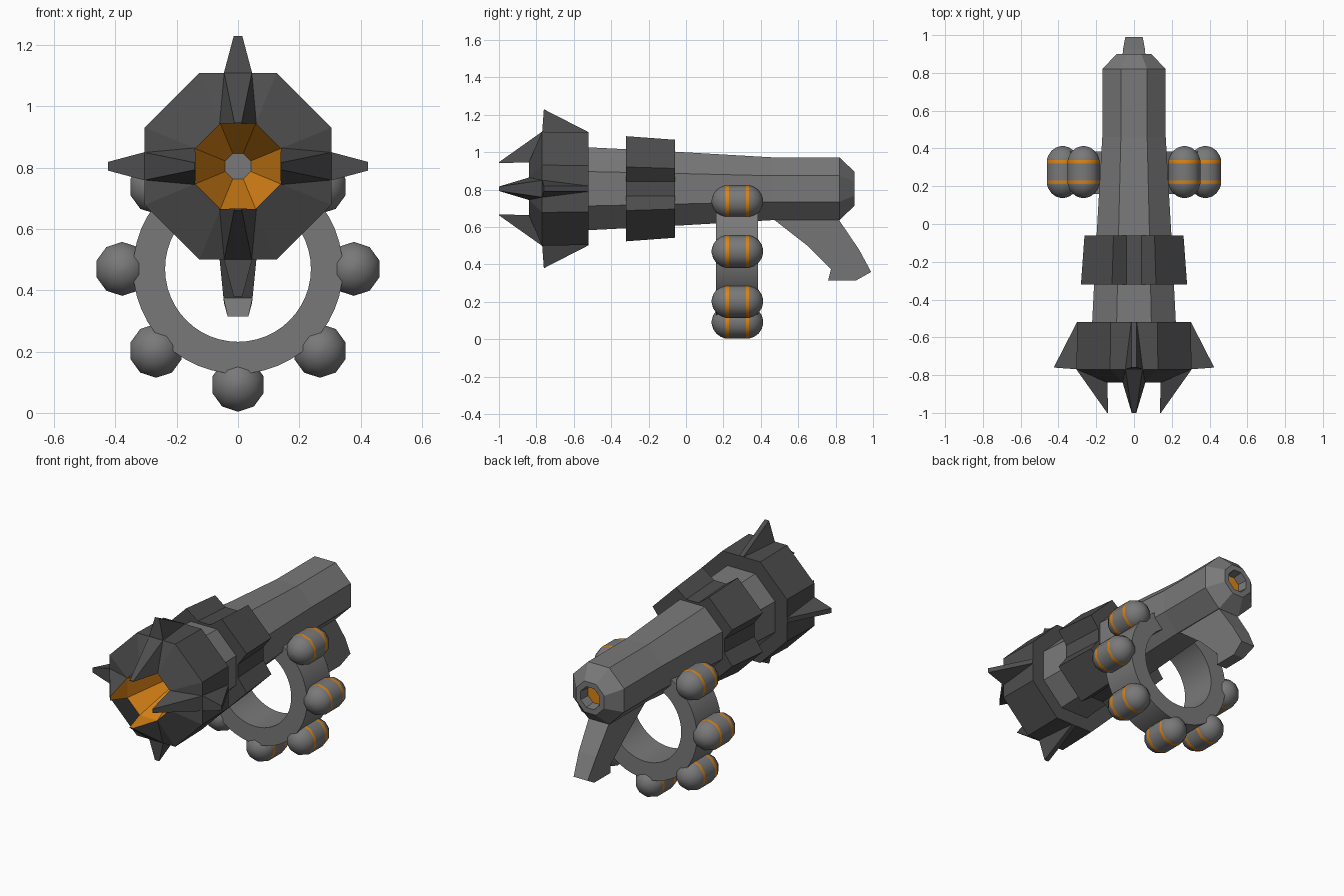
import bpy, bmesh, math
from mathutils import Matrix, Vector

if "Cube" in bpy.data.objects:
    bpy.data.objects.remove(bpy.data.objects["Cube"])

AXIS = 0.805          # height of the barrel axis


def material(name, rgb):
    m = bpy.data.materials.new(name)
    m.diffuse_color = (*rgb, 1)
    m.use_nodes = True
    m.node_tree.nodes["Principled BSDF"].inputs["Base Color"].default_value = m.diffuse_color
    return m


GREY = material("grey", (0.19, 0.19, 0.19))
DARK = material("dark_grey", (0.075, 0.075, 0.075))
ORANGE = material("orange", (0.70, 0.23, 0.008))


def finish(name, bm, mats, smooth=None):
    bmesh.ops.recalc_face_normals(bm, faces=bm.faces)
    me = bpy.data.meshes.new(name)
    bm.to_mesh(me)
    bm.free()
    for m in mats:
        me.materials.append(m)
    ob = bpy.data.objects.new(name, me)
    bpy.context.collection.objects.link(ob)
    if smooth:
        bpy.context.view_layer.objects.active = ob
        ob.select_set(True)
        bpy.ops.object.shade_smooth_by_angle(angle=math.radians(smooth))
        ob.select_set(False)
    return ob


def octagon(a):
    """Flat-topped octagon with apothem a."""
    r = a / math.cos(math.pi / 8)
    return [(r * math.cos((i + .5) * math.pi / 4), r * math.sin((i + .5) * math.pi / 4)) for i in range(8)]


def loft(bm, stations, centre=(0, AXIS), colours=None, cap0=True, cap1=True, closed=False):
    """Skin cross-sections [(y, [(x, z), ...]), ...] placed along y."""
    rings = [[bm.verts.new((centre[0] + x, y, centre[1] + z)) for x, z in sec] for y, sec in stations]
    pairs = list(zip(rings, rings[1:] + rings[:1]))
    if not closed:
        pairs.pop()
    for k, (a, b) in enumerate(pairs):
        n = len(a)
        for i in range(n):
            f = bm.faces.new((a[i], a[(i + 1) % n], b[(i + 1) % n], b[i]))
            f.material_index = colours[k] if colours else 0
    if not closed and cap0:
        bm.faces.new(rings[0])
    if not closed and cap1:
        f = bm.faces.new(rings[-1])
        f.material_index = colours[-1] if colours else 0


# barrel with a recessed orange hole at the back
bm = bmesh.new()
profile = [(-.53, .222), (-.06, .198), (.46, .168), (.82, .168), (.90, .092), (.90, .062), (.84, .055)]
loft(bm, [(y, octagon(a)) for y, a in profile], colours=[0, 0, 0, 0, 0, 0, 1])
finish("barrel", bm, [GREY, ORANGE])

# collar: octagon with a groove in each of the four main sides
def notched(a, floor):
    h = a * math.tan(math.pi / 8)
    side = [(h, a), (.04, floor), (-.04, floor), (-h, a)]
    return [(x * c - z * s, x * s + z * c) for c, s in ((1, 0), (0, 1), (-1, 0), (0, -1)) for x, z in side]

bm = bmesh.new()
loft(bm, [(-.32, notched(.281, .225)), (-.06, notched(.262, .21))])
finish("collar", bm, [DARK])

# muzzle head with an orange funnel
bm = bmesh.new()
profile = [(-.52, .20), (-.52, .300), (-.77, .305), (-.84, .14), (-.55, .042)]
loft(bm, [(y, octagon(a)) for y, a in profile], colours=[0, 0, 0, 1, 2])
finish("muzzle_head", bm, [DARK, ORANGE, GREY])

# four teeth and four fins around the muzzle
def radial(name, points, faces, mats, paint=None):
    bm = bmesh.new()
    for k in range(4):
        rot = Matrix.Rotation(k * math.pi / 2, 3, 'Y')
        vs = [bm.verts.new(rot @ Vector(p) + Vector((0, 0, AXIS))) for p in points]
        for i, f in enumerate(faces):
            bm.faces.new([vs[j] for j in f]).material_index = 1 if i == paint else 0
    finish(name, bm, mats)

radial("teeth",
       [(-.045, -.77, .305), (.045, -.77, .305), (.012, -1, .142), (-.012, -1, .142),
        (-.060, -.84, .14), (.060, -.84, .14), (.012, -1, .138), (-.012, -1, .138)],
       [(0, 1, 2, 3), (1, 5, 6, 2), (0, 3, 7, 4), (2, 6, 7, 3), (0, 4, 5, 1), (4, 7, 6, 5)],
       [DARK, ORANGE], paint=5)
radial("fins",
       [(-.05, -.77, .29), (.05, -.77, .29), (.014, -.76, .425), (-.014, -.76, .425),
        (-.022, -.52, .29), (.022, -.52, .29), (.014, -.52, .302), (-.014, -.52, .302)],
       [(0, 1, 2, 3), (1, 5, 6, 2), (0, 3, 7, 4), (3, 2, 6, 7), (4, 7, 6, 5), (0, 4, 5, 1)],
       [DARK])

# rear grip: side outline, narrowing towards the bottom
outline = [(.44, .68), (.47, .64), (.65, .50), (.775, .375), (.76, .315),
           (.91, .315), (.99, .36), (.925, .48), (.82, .635), (.81, .68)]
half = lambda z: .034 + .25 * (z - .315) if z < .36 else min(.066, .046 + .10 * (z - .36))
bm = bmesh.new()
left = [bm.verts.new((-half(z), y, z)) for y, z in outline]
right = [bm.verts.new((half(z), y, z)) for y, z in outline]
n = len(outline)
for i in range(n):
    j = (i + 1) % n
    bm.faces.new((left[i], left[j], right[j], right[i]))
bm.faces.new(left)
bm.faces.new(right[::-1])
finish("grip", bm, [GREY])

# cylinder ring under the barrel
RING_Z = .47
def circle(r, n):
    return [(r * math.sin(2 * math.pi * i / n), -r * math.cos(2 * math.pi * i / n)) for i in range(n)]

bm = bmesh.new()
loft(bm, [(.16, circle(.238, 48)), (.16, circle(.342, 48)), (.385, circle(.342, 48)), (.385, circle(.238, 48))],
     centre=(0, RING_Z), closed=True)
finish("ring", bm, [GREY], smooth=30)

# capsule pods round the ring, each with two orange bands
R = .088
bm = bmesh.new()
front = [(.225 - R * math.cos(t), R * math.sin(t)) for t in (math.radians(d) for d in (6, 25, 45, 65))]
half_profile = front + [(.212, R), (.230, R)]
profile = half_profile + [(.55 - y, r) for y, r in reversed(half_profile)]
bands = [1 if i in (4, len(profile) - 6) else 0 for i in range(len(profile) - 1)] + [0]
for k in range(8):
    if k == 4:
        continue      # the top place is taken by the barrel
    a = k * math.pi / 4
    c = (.378 * math.sin(a), RING_Z - .378 * math.cos(a))
    loft(bm, [(y, circle(r, 10)) for y, r in profile], centre=c, colours=bands)
finish("pods", bm, [GREY, ORANGE], smooth=40)
